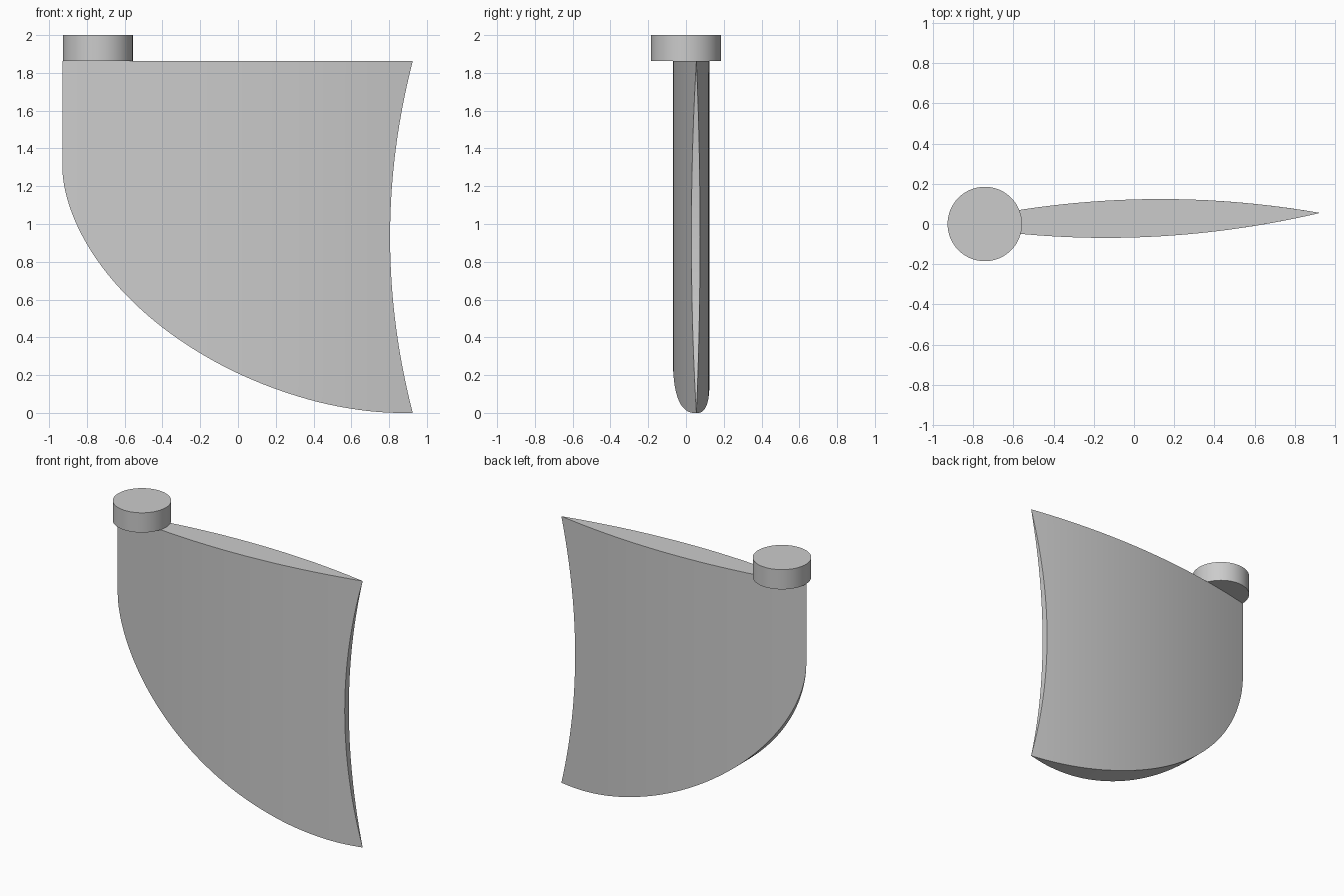
import bpy
import bmesh
import math

cube = bpy.data.objects.get("Cube")
if cube:
    bpy.data.objects.remove(cube, do_unlink=True)

LEAD, TAIL, TOP = -0.93, 0.925, 1.862
CHORD = TAIL - LEAD
COLS, ROWS = 56, 28

grey = bpy.data.materials.new("plain grey")
grey.use_nodes = True
colour = (0.6, 0.6, 0.6, 1)
grey.diffuse_color = colour
grey.node_tree.nodes["Principled BSDF"].inputs["Base Color"].default_value = colour


def lower_edge(x):
    """Height of the swept lower edge."""
    u = min(1, max(0, (0.85 - x) / (0.85 - LEAD)))
    return 1.3 * (1 - (1 - u ** 1.78) ** (1 / 1.78))


def fin_point(i, j, side):
    """Point on one side of the lens-section blade."""
    x = LEAD + CHORD * (i / COLS) ** 1.8
    low = lower_edge(x)
    z = low + (TOP - low) * j / ROWS
    # The trailing edge bows inwards between its two tips
    bow = 0.12 * (1 - (2 * z / TOP - 1) ** 2)
    x -= bow * max(0, (x - 0.3) / (TAIL - 0.3))
    t = (x - LEAD) / CHORD
    return (x, 0.055 * t + side * 0.378 * t * (1 - t), z)


def finish(obj):
    obj.data.materials.append(grey)
    bpy.ops.object.select_all(action="DESELECT")
    obj.select_set(True)
    bpy.context.view_layer.objects.active = obj
    bpy.ops.object.shade_smooth_by_angle(angle=math.radians(30))


# Fin blade: two curved sides joined by top, bottom and trailing strips
bm = bmesh.new()
front, back = [
    [[bm.verts.new(fin_point(i, j, side)) for j in range(ROWS + 1)]
     for i in range(COLS + 1)] for side in (-1, 1)]
for i in range(COLS):
    for j in range(ROWS):
        for g in (front, back):
            bm.faces.new((g[i][j], g[i + 1][j], g[i + 1][j + 1], g[i][j + 1]))
    for j in (0, ROWS):
        bm.faces.new((front[i][j], front[i + 1][j], back[i + 1][j], back[i][j]))
for j in range(ROWS):
    bm.faces.new((front[-1][j], back[-1][j], back[-1][j + 1], front[-1][j + 1]))
bmesh.ops.remove_doubles(bm, verts=bm.verts, dist=0.00005)
bmesh.ops.recalc_face_normals(bm, faces=bm.faces)
mesh = bpy.data.meshes.new("fin_blade")
bm.to_mesh(mesh)
bm.free()
fin = bpy.data.objects.new("fin_blade", mesh)
bpy.context.collection.objects.link(fin)
finish(fin)

# Round pivot cap on the leading corner
bpy.ops.mesh.primitive_cylinder_add(
    vertices=64, radius=0.185, depth=2 - TOP, location=(-0.742, 0, (2 + TOP) / 2))
cap = bpy.context.object
cap.name = "pivot_cap"
finish(cap)
